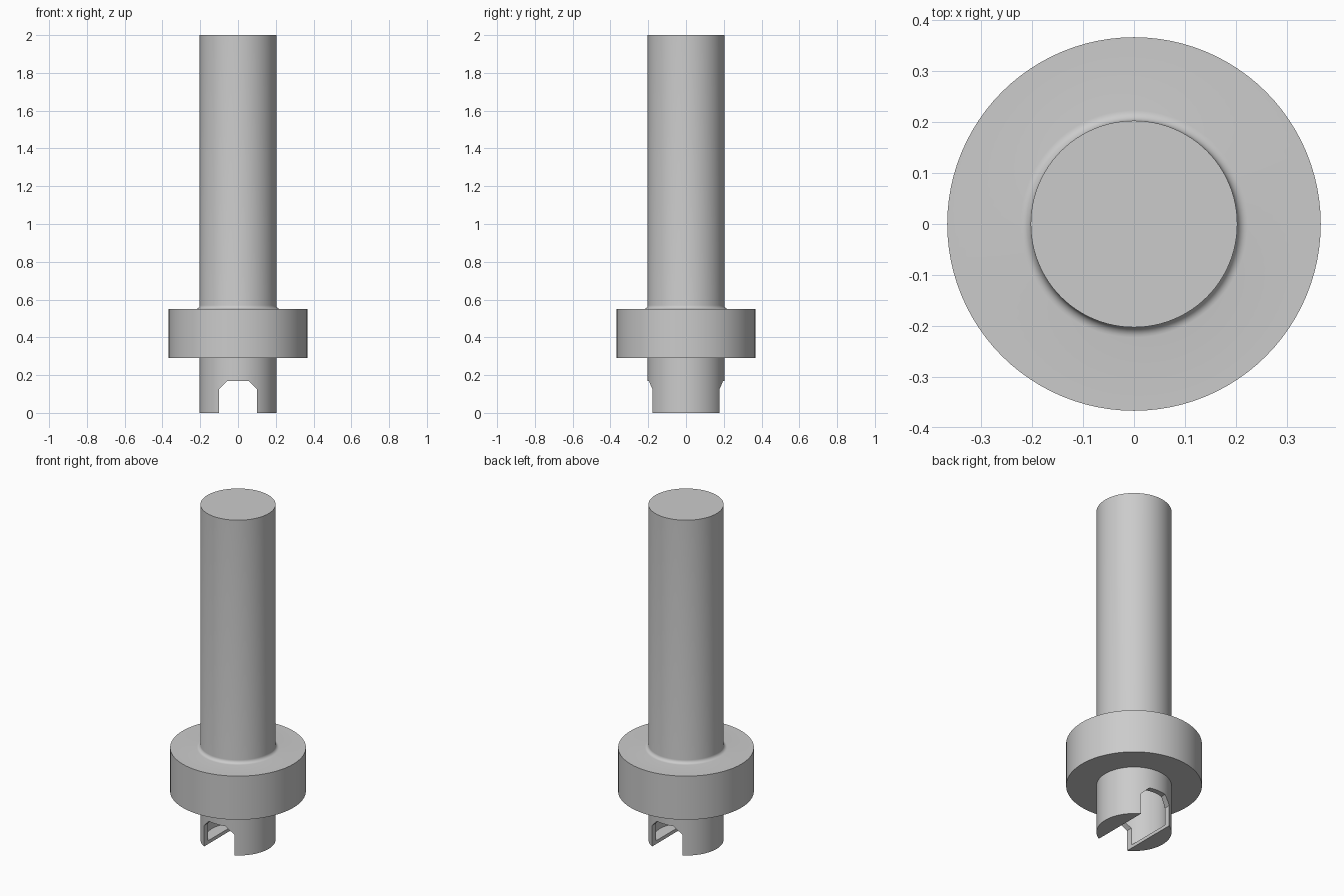
import bpy, bmesh, math

cube = bpy.data.objects.get("Cube")
if cube:
    bpy.data.objects.remove(cube, do_unlink=True)

SEGMENTS = 96
SHAFT_R, FLANGE_R, BORE_R = 0.203, 0.367, 0.172

mat = bpy.data.materials.new("plain grey")
mat.use_nodes = True
grey = (0.6, 0.6, 0.6, 1)
mat.diffuse_color = grey
mat.node_tree.nodes["Principled BSDF"].inputs["Base Color"].default_value = grey


def make_object(name, bm):
    bmesh.ops.recalc_face_normals(bm, faces=bm.faces)
    mesh = bpy.data.meshes.new(name)
    bm.to_mesh(mesh)
    bm.free()
    mesh.materials.append(mat)
    obj = bpy.data.objects.new(name, mesh)
    bpy.context.collection.objects.link(obj)
    return obj


def lathe(name, profile):
    """Revolve (radius, z) points that start and end on the axis."""
    bm = bmesh.new()
    verts = [bm.verts.new((r, 0, z)) for r, z in profile]
    edges = [bm.edges.new(pair) for pair in zip(verts, verts[1:])]
    bmesh.ops.spin(bm, geom=verts + edges, axis=(0, 0, 1), cent=(0, 0, 0),
                   steps=SEGMENTS, angle=math.tau)
    bmesh.ops.remove_doubles(bm, verts=bm.verts, dist=0.0001)
    return make_object(name, bm)


def extrude_y(name, outline, half_depth):
    """Extrude an (x, z) outline along y."""
    bm = bmesh.new()
    face = bm.faces.new([bm.verts.new((x, -half_depth, z)) for x, z in outline])
    out = bmesh.ops.extrude_face_region(bm, geom=[face])
    moved = [g for g in out["geom"] if isinstance(g, bmesh.types.BMVert)]
    bmesh.ops.translate(bm, verts=moved, vec=(0, 2 * half_depth, 0))
    return make_object(name, bm)


# Shaft with flange and a small fillet where they meet
fillet = 0.02
corner = [(SHAFT_R + fillet * (1 - math.sin(a)), 0.55 + fillet * (1 - math.cos(a)))
          for a in (math.pi / 2 * i / 6 for i in range(7))]
shaft = lathe("flanged_shaft", [(0, 0), (SHAFT_R, 0), (SHAFT_R, 0.29), (FLANGE_R, 0.29),
                                (FLANGE_R, 0.55), *corner, (SHAFT_R, 2), (0, 2)])

# Hollow inside of the shaft
bore = lathe("bore_cutter", [(0, 0.02), (BORE_R, 0.02), (BORE_R, 1.97), (0, 1.97)])

# Drive slot with chamfered upper corners
half = [(0.1, -0.1), (0.1, 0.125), (0.055, 0.17)]
slot = extrude_y("slot_cutter", half + [(-x, z) for x, z in reversed(half)], 0.5)

bpy.context.view_layer.objects.active = shaft
for cutter in (bore, slot):
    mod = shaft.modifiers.new(cutter.name, "BOOLEAN")
    mod.operation = "DIFFERENCE"
    mod.solver = "EXACT"
    mod.object = cutter
    bpy.ops.object.modifier_apply(modifier=mod.name)
    bpy.data.objects.remove(cutter, do_unlink=True)

bpy.ops.object.select_all(action="DESELECT")
shaft.select_set(True)
bpy.ops.object.shade_smooth_by_angle(angle=math.radians(25))
